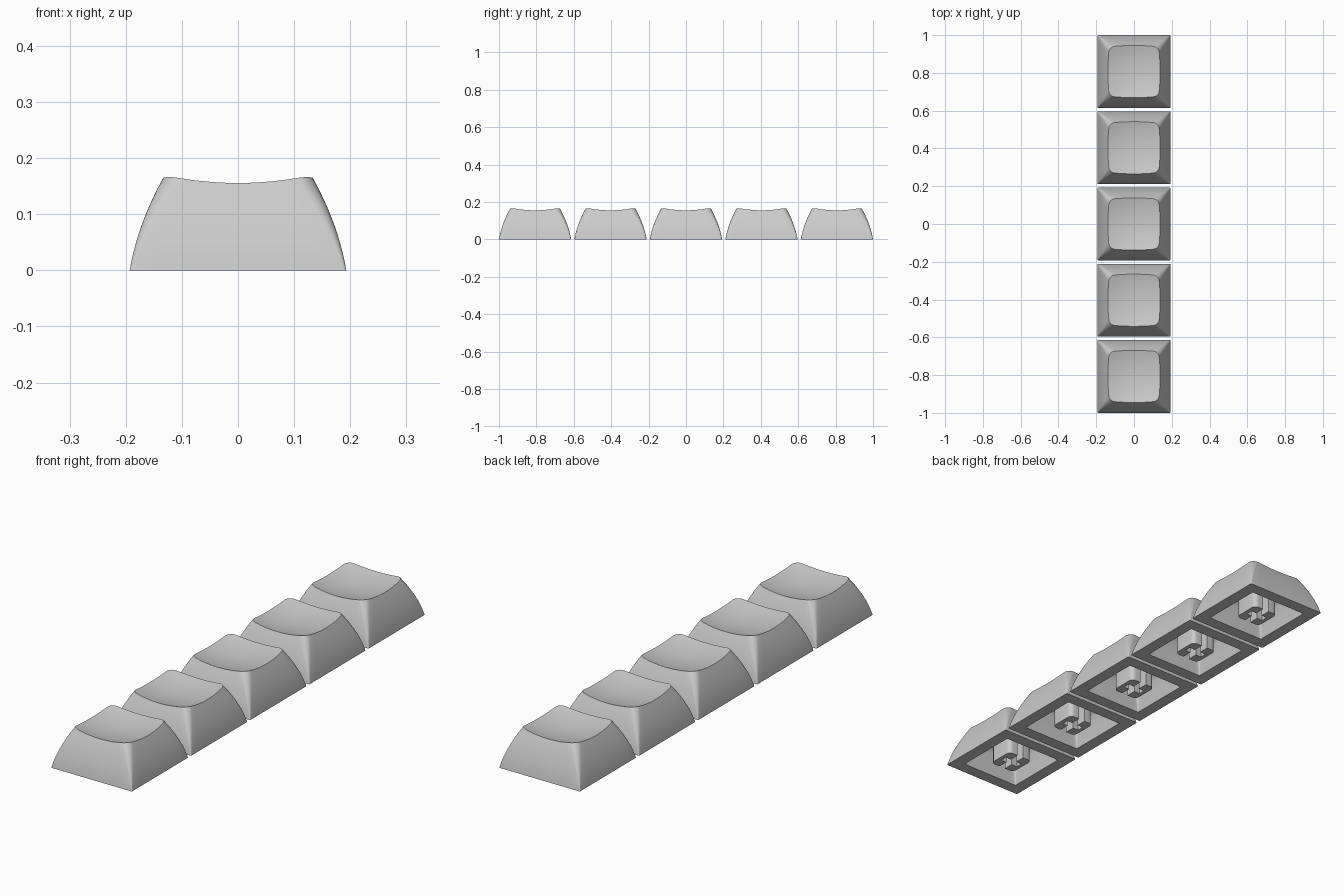
import bpy, bmesh, math

cube = bpy.data.objects.get("Cube")
if cube:
    bpy.data.objects.remove(cube, do_unlink=True)

COUNT, PITCH = 5, 0.4035
HEIGHT = 0.165
SIDE_STEPS, CORNER_STEPS, WALL_STEPS, TOP_STEPS = 10, 6, 10, 6

grey = bpy.data.materials.new("grey plastic")
grey.use_nodes = True
colour = (0.6, 0.6, 0.6, 1)
grey.diffuse_color = colour
grey.node_tree.nodes["Principled BSDF"].inputs["Base Color"].default_value = colour


def rounded_square(half, radius):
    """Outline, counter-clockwise, with evenly split sides and corners."""
    pts = []
    flat = half - radius
    for quarter in range(4):
        turn = quarter * math.pi / 2
        c, s = math.cos(turn), math.sin(turn)
        side = [(half, flat * (2 * i / SIDE_STEPS - 1)) for i in range(SIDE_STEPS)]
        arc = []
        for i in range(CORNER_STEPS):
            a = math.pi / 2 * i / CORNER_STEPS
            arc.append((flat + radius * math.cos(a), flat + radius * math.sin(a)))
        pts += [(x * c - y * s, x * s + y * c) for x, y in side + arc]
    return pts


def dish(x, y):
    return 0.138 + 0.92 * (x * x + y * y)


def outer_point(i, z):
    half = 0.193 - 0.169 * z - 1.18 * z * z
    return rounded_square(half, 0.004 + 0.026 * z / HEIGHT)[i]


def bridge(bm, lower, upper):
    n = len(lower)
    for i in range(n):
        j = (i + 1) % n
        bm.faces.new((lower[i], lower[j], upper[j], upper[i]))


def close(bm, ring, z):
    centre = bm.verts.new((0, 0, z))
    for i, v in enumerate(ring):
        bm.faces.new((v, ring[(i + 1) % len(ring)], centre))


def finish(bm, name):
    bmesh.ops.recalc_face_normals(bm, faces=bm.faces)
    mesh = bpy.data.meshes.new(name)
    bm.to_mesh(mesh)
    bm.free()
    mesh.materials.append(grey)
    mesh.shade_smooth()
    mesh.set_sharp_from_angle(angle=math.radians(32))
    return mesh


def cap_mesh():
    bm = bmesh.new()
    count = len(rounded_square(1, 0.1))
    # Curved outer walls, trimmed by the dished top
    tops = []
    for i in range(count):
        z = HEIGHT
        for _ in range(8):
            z = dish(*outer_point(i, z))
        tops.append(z)
    walls = []
    for step in range(WALL_STEPS + 1):
        heights = [z * step / WALL_STEPS for z in tops]
        walls.append([bm.verts.new((*outer_point(i, z), z)) for i, z in enumerate(heights)])
    for low, high in zip(walls, walls[1:]):
        bridge(bm, low, high)
    # Dished top
    ring = walls[-1]
    edge = [v.co.copy() for v in ring]
    for step in range(1, TOP_STEPS):
        k = 1 - step / TOP_STEPS
        inner = [bm.verts.new((p.x * k, p.y * k, dish(p.x * k, p.y * k))) for p in edge]
        bridge(bm, ring, inner)
        ring = inner
    close(bm, ring, dish(0, 0))
    # Flat rim and hollow inside with a softly rounded ceiling
    ring = walls[0]
    for half, z in ((0.14, 0), (0.13, 0.05), (0.119, 0.09), (0.112, 0.105),
                    (0.10, 0.115), (0.08, 0.12)):
        inner = [bm.verts.new((x, y, z)) for x, y in rounded_square(half, 0.004 + z * 0.15)]
        bridge(bm, ring, inner)
        ring = inner
    close(bm, ring, 0.12)
    return finish(bm, "keycap")


def stem_mesh():
    """Two facing brackets that leave a cross-shaped socket."""
    bm = bmesh.new()
    half, radius, gap, reach = 0.06, 0.02, 0.015, 0.043
    flat = half - radius
    corner = [(flat + radius * math.cos(a), flat + radius * math.sin(a))
              for a in (math.pi / 2 * i / CORNER_STEPS for i in range(CORNER_STEPS + 1))]
    upper = [(reach, gap), (gap, gap), (gap, half)] + corner[::-1]
    outline = upper + [(x, -y) for x, y in reversed(upper)]
    for sign in (1, -1):
        base = [bm.verts.new((sign * x, y, 0)) for x, y in outline]
        top = [bm.verts.new((sign * x, y, 0.125)) for x, y in outline]
        bridge(bm, base, top)
        bm.faces.new(base)
        bm.faces.new(top)
    return finish(bm, "stem")


# Row of five identical caps, each with its socket
parts = {"keycap": cap_mesh(), "stem": stem_mesh()}
for n in range(COUNT):
    for name, mesh in parts.items():
        obj = bpy.data.objects.new(f"{name}_{n + 1}", mesh)
        obj.location.y = (n - (COUNT - 1) / 2) * PITCH
        bpy.context.collection.objects.link(obj)
